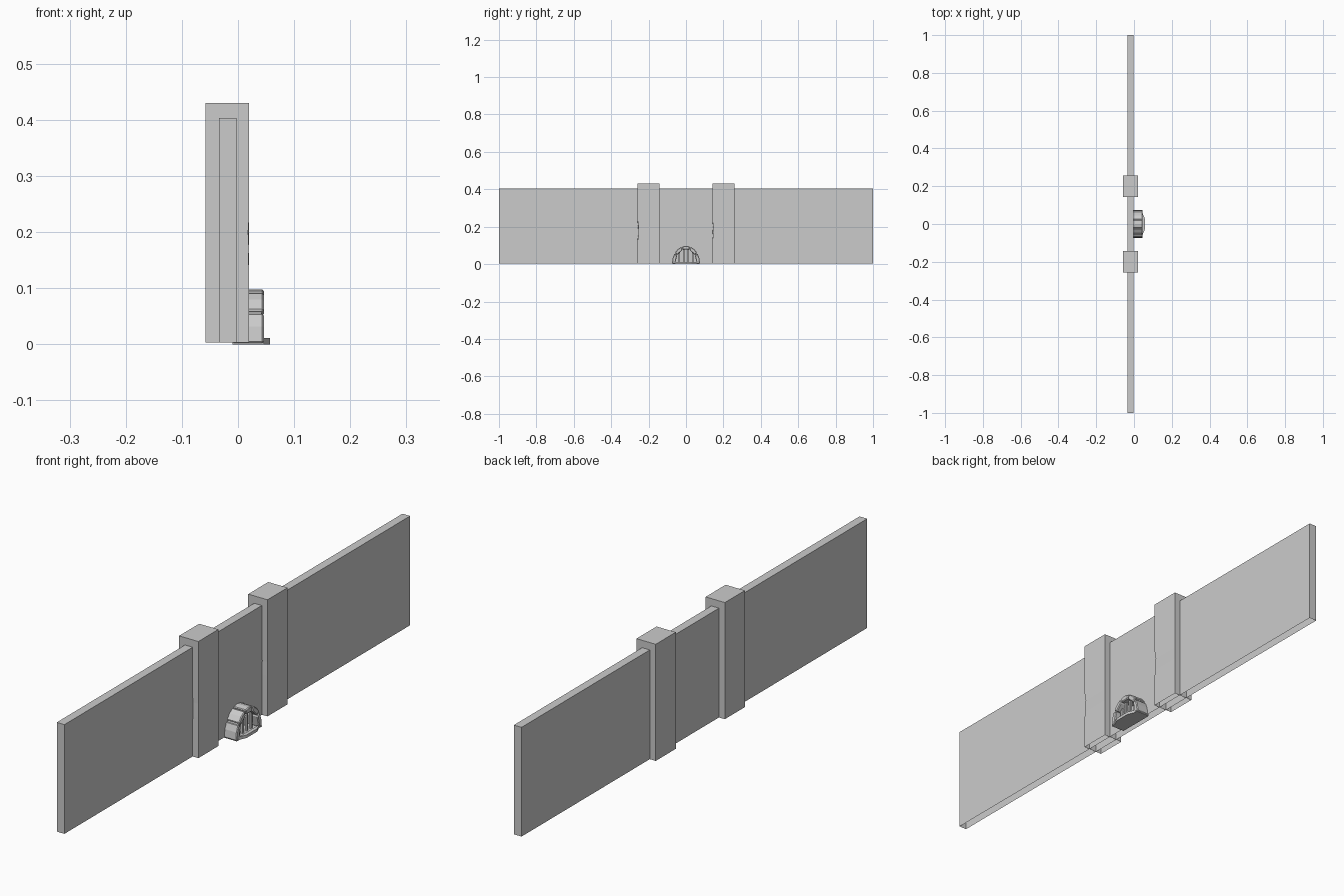
import bpy, bmesh
from math import pi, sin, cos
from mathutils import Vector

cube = bpy.data.objects.get("Cube")
if cube:
    bpy.data.objects.remove(cube)

stone = bpy.data.materials.new("stone grey")
stone.use_nodes = True
GREY = (0.6, 0.6, 0.6, 1)
stone.diffuse_color = GREY
stone.node_tree.nodes["Principled BSDF"].inputs["Base Color"].default_value = GREY


def finish(name, bm):
    bmesh.ops.recalc_face_normals(bm, faces=bm.faces)
    mesh = bpy.data.meshes.new(name)
    bm.to_mesh(mesh)
    bm.free()
    mesh.materials.append(stone)
    obj = bpy.data.objects.new(name, mesh)
    bpy.context.collection.objects.link(obj)
    return obj


def box(lo, hi, open_bottom=False):
    bm = bmesh.new()
    bmesh.ops.create_cube(bm, size=1)
    for v in bm.verts:
        v.co = Vector([(a + b) / 2 + c * (b - a) for a, b, c in zip(lo, hi, v.co)])
    bmesh.ops.recalc_face_normals(bm, faces=bm.faces)
    if open_bottom:
        bm.normal_update()
        down = [f for f in bm.faces if f.normal.z < -0.9]
        bmesh.ops.delete(bm, geom=down, context='FACES_ONLY')
    return bm


def prism(points, x0, x1, taper=1.0):
    """Extrude a y-z outline along x, drawing the outer end in slightly."""
    bm = bmesh.new()
    back = [bm.verts.new((x0, y, z)) for y, z in points]
    front = [bm.verts.new((x1, y * taper, z * taper)) for y, z in points]
    bm.faces.new(back)
    bm.faces.new(front)
    n = len(points)
    for i in range(n):
        j = (i + 1) % n
        bm.faces.new((back[i], back[j], front[j], front[i]))
    return bm


# Long wall, a shell open underneath
finish("wall", box((-0.034, -1, 0.003), (-0.003, 1, 0.403), True))

# Two pillars, each with a chipped outer corner
CHIPS = {0.13: 0, 0.15: 0.003, 0.17: 0.001, 0.2: 0.004, 0.23: 0}
for side, y in (("front", -0.2), ("back", 0.2)):
    y0, y1 = y - 0.058, y + 0.058
    bm = box((-0.058, y0, 0.003), (0.02, y1, 0.43), True)
    for z in CHIPS:
        bmesh.ops.bisect_plane(bm, geom=bm.verts[:] + bm.edges[:] + bm.faces[:],
                               plane_co=(0, 0, z), plane_no=(0, 0, 1))
    for v in bm.verts:
        if v.co.x > 0.01 and v.co.y < y:
            for z, depth in CHIPS.items():
                if abs(v.co.z - z) < 0.001:
                    v.co.x -= depth / 2
                    v.co.y += depth
    bmesh.ops.dissolve_limit(bm, angle_limit=0.002, verts=bm.verts, edges=bm.edges)
    finish(side + "_pillar", bm)

# Arched drain surround: five stones on a thinner continuous ring
def arc(t, ry, rz):
    return (ry * cos(t), 0.002 + rz * sin(t))

STONES = 5
for i in range(STONES):
    a, b = pi * i / STONES, pi * (i + 1) / STONES
    gap = 0.03
    a0 = a + (gap if i else 0)
    b0 = b - (gap if i < STONES - 1 else 0)
    mid = (a + b) / 2
    outline = [arc(a0, 0.075, 0.096), arc(mid, 0.075, 0.096), arc(b0, 0.075, 0.096),
               arc(b0, 0.058, 0.078), arc(a0, 0.058, 0.078)]
    obj = finish("arch_stone_%d" % (i + 1), prism(outline, -0.01, 0.046))
    bevel = obj.modifiers.new("worn edges", 'BEVEL')
    bevel.width = 0.003
    bevel.segments = 1

    ring = [arc(a, 0.071, 0.091), arc(b, 0.071, 0.091),
            arc(b, 0.061, 0.081), arc(a, 0.061, 0.081)]
    finish("arch_joint_%d" % (i + 1), prism(ring, -0.01, 0.042))

# Upright grate bars
for i, y in enumerate((-0.036, -0.012, 0.012, 0.036)):
    top = 0.004 + 0.078 * (1 - (y / 0.058) ** 2) ** 0.5
    finish("grate_bar_%d" % (i + 1), box((0.022, y - 0.004, 0.002), (0.03, y + 0.004, top)))

# Base slab and the raised lip in front of it
finish("drain_base", box((-0.01, -0.072, 0), (0.046, 0.072, 0.003)))
bm = box((0.044, -0.06, 0), (0.057, 0.06, 0.011))
for v in bm.verts:
    if v.co.x > 0.05:
        v.co.y *= 0.5
finish("drain_lip", bm)
